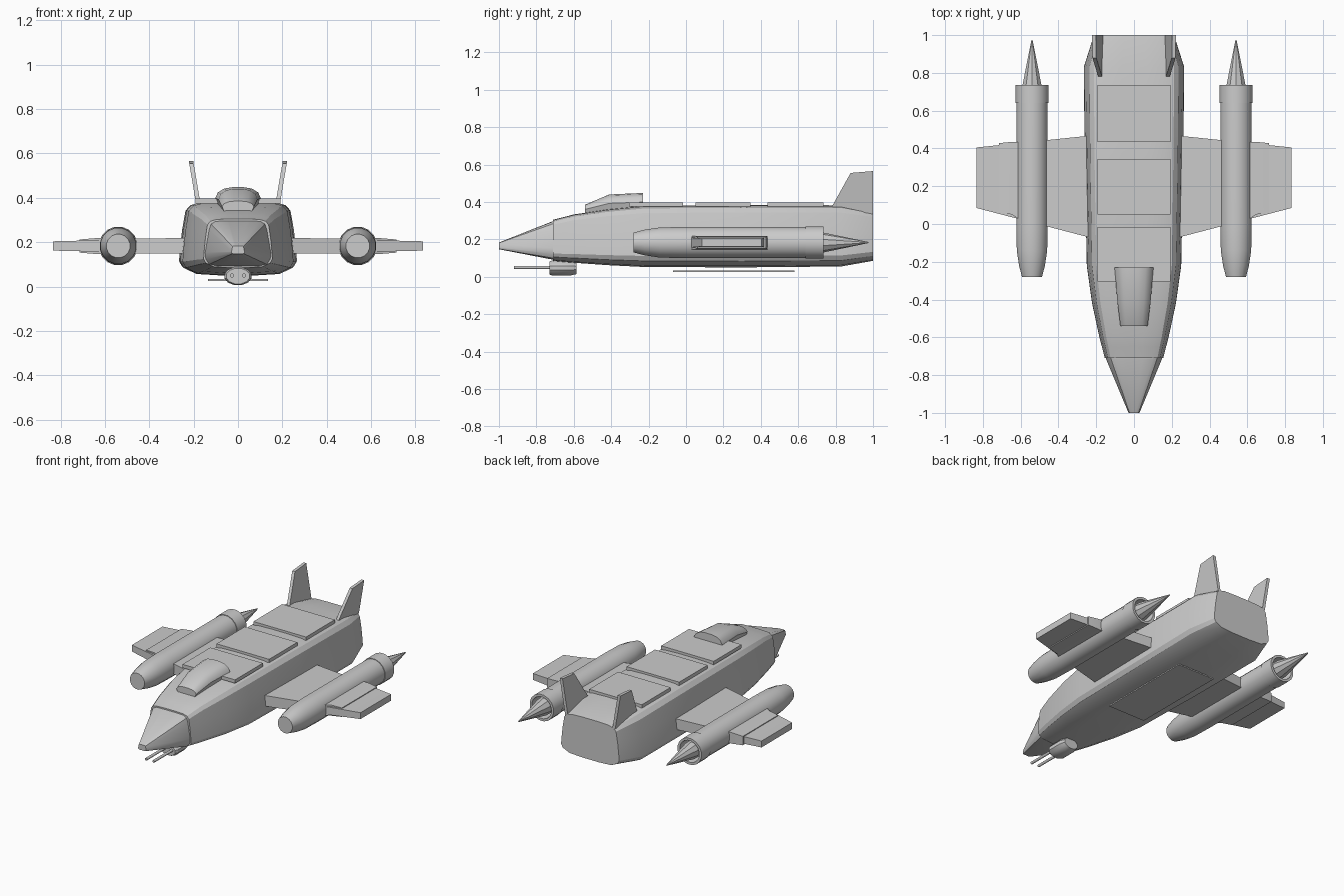
import bpy, bmesh
from math import sin, cos, pi, radians

if "Cube" in bpy.data.objects:
    bpy.data.objects.remove(bpy.data.objects["Cube"])


def loft(name, rings, angle=28, caps=True):
    """Skin a list of equal-length closed rings of points."""
    bm = bmesh.new()
    vs = [[bm.verts.new(p) for p in r] for r in rings]
    n = len(rings[0])
    for a, b in zip(vs, vs[1:]):
        for i in range(n):
            j = (i + 1) % n
            bm.faces.new((a[i], a[j], b[j], b[i]))
    if caps:
        bm.faces.new(vs[0])
        bm.faces.new(vs[-1])
    bmesh.ops.recalc_face_normals(bm, faces=bm.faces)
    me = bpy.data.meshes.new(name)
    bm.to_mesh(me)
    bm.free()
    ob = bpy.data.objects.new(name, me)
    bpy.context.collection.objects.link(ob)
    bpy.context.view_layer.objects.active = ob
    ob.select_set(True)
    bpy.ops.object.shade_smooth_by_angle(angle=radians(angle))
    ob.select_set(False)
    return ob


def mirror(ob):
    """Mirror a part across the centre line."""
    m = ob.modifiers.new("mirror", 'MIRROR')
    m.use_mirror_merge = False
    return ob


def section(profile, y, w, z0, z1):
    """Symmetric ring from a half profile given in 0..1 units."""
    half = [(u * w, y, z0 + v * (z1 - z0)) for u, v in profile]
    return half + [(-x, yy, z) for x, yy, z in reversed(half)]


def circle(x, y, z, r, n=16, sx=1):
    return [(x + sx * r * cos(2 * pi * (i + .5) / n), y,
             z + r * sin(2 * pi * (i + .5) / n)) for i in range(n)]


def box(name, x0, x1, y0, y1, z0, z1):
    return loft(name, [[(x0, y0, z), (x1, y0, z), (x1, y1, z), (x0, y1, z)]
                       for z in (z0, z1)])


def slab(name, stations):
    """Wing piece from (x, y_front, y_back, z_low, z_high) stations."""
    return loft(name, [[(x, a, l), (x, b, l), (x, b, h), (x, a, h)]
                       for x, a, b, l, h in stations])


# fuselage
body = [(.25, 1), (.62, .99), (.8, .955), (.89, .88), (.95, .6), (.99, .3),
        (1, .18), (.94, .1), (.72, .02), (.3, 0)]
loft("fuselage", [section(body, *s) for s in (
    (-.71, .155, .085, .305), (-.65, .17, .079, .32), (-.6, .183, .075, .333),
    (-.42, .222, .062, .36), (-.22, .25, .052, .38), (.3, .26, .05, .384),
    (.83, .266, .055, .382), (1, .212, .085, .352))])

# nose cone
nose = [(.3, 1), (.68, .99), (.82, .93), (.88, .8), (1, .3),
        (.98, .15), (.88, .04), (.6, 0)]
loft("nose_cone", [section(nose, *s) for s in (
    (-1, .029, .147, .183), (-.715, .148, .092, .296),
    (-.70, .148, .092, .296))])

# canopy
arch = [(.85, 0), (1, .5), (.88, .76), (.6, .94), (.25, 1)]
loft("canopy", [section(arch, *s) for s in (
    (-.54, .072, .335, .385), (-.41, .088, .345, .44),
    (-.23, .103, .35, .448))], 35)

# roof panels and belly plate
for i, (a, b) in enumerate(((-.305, -.015), (.05, .345), (.435, .735))):
    box("roof_panel_%d" % (i + 1), -.192, .192, a, b, .375, .398)
box("belly_plate", -.135, .135, -.07, .58, .026, .034)

# tail fins
fin = [(.78, .375), (.88, .555), (1, .565), (1, .335)]
mirror(loft("tail_fin", [[(.181 + (z - .385) * .17 + d, y, z) for y, z in fin]
                         for d in (-.01, .01)]))

# wings
def edge(x):
    t = (x - .26) / .575
    return -.065 + .15 * t, .465 - .06 * t

mirror(slab("wing", [(x, *edge(x), l, h) for x, l, h in (
    (.2, .148, .219), (.5, .15, .216), (.62, .157, .209), (.835, .162, .204))]))
mirror(slab("wing_strip", [(.6, .02, .435, .146, .219),
                           (.645, .05, .435, .147, .218),
                           (.715, .062, .428, .153, .212)]))

# engines: closed pod with a hollow nozzle, and an exhaust spike
EX, EZ = .54, .183
mirror(loft("engine_pod", [circle(EX, y, EZ, r) for y, r in (
    (-.28, .054), (-.22, .07), (-.14, .082), (0, .085), (.65, .084))]))
mirror(loft("engine_nozzle", [circle(EX, y, EZ, r) for y, r in (
    (.64, .088), (.735, .088), (.735, .072), (.65, .066))]))
mirror(loft("exhaust_spike", [circle(EX, y, EZ, r, 10) for y, r in (
    (.64, .056), (.73, .054), (.975, .003))], 20))

# chin gun turret with twin barrels
loft("gun_turret", [circle(0, y, .047, r, 12, 1.5) for y, r in (
    (-.73, .036), (-.715, .042), (-.62, .042), (-.585, .034))])
mirror(loft("gun_barrel", [circle(.027, y, .05, .009, 8)
                           for y in (-.92, -.72)], 50))
